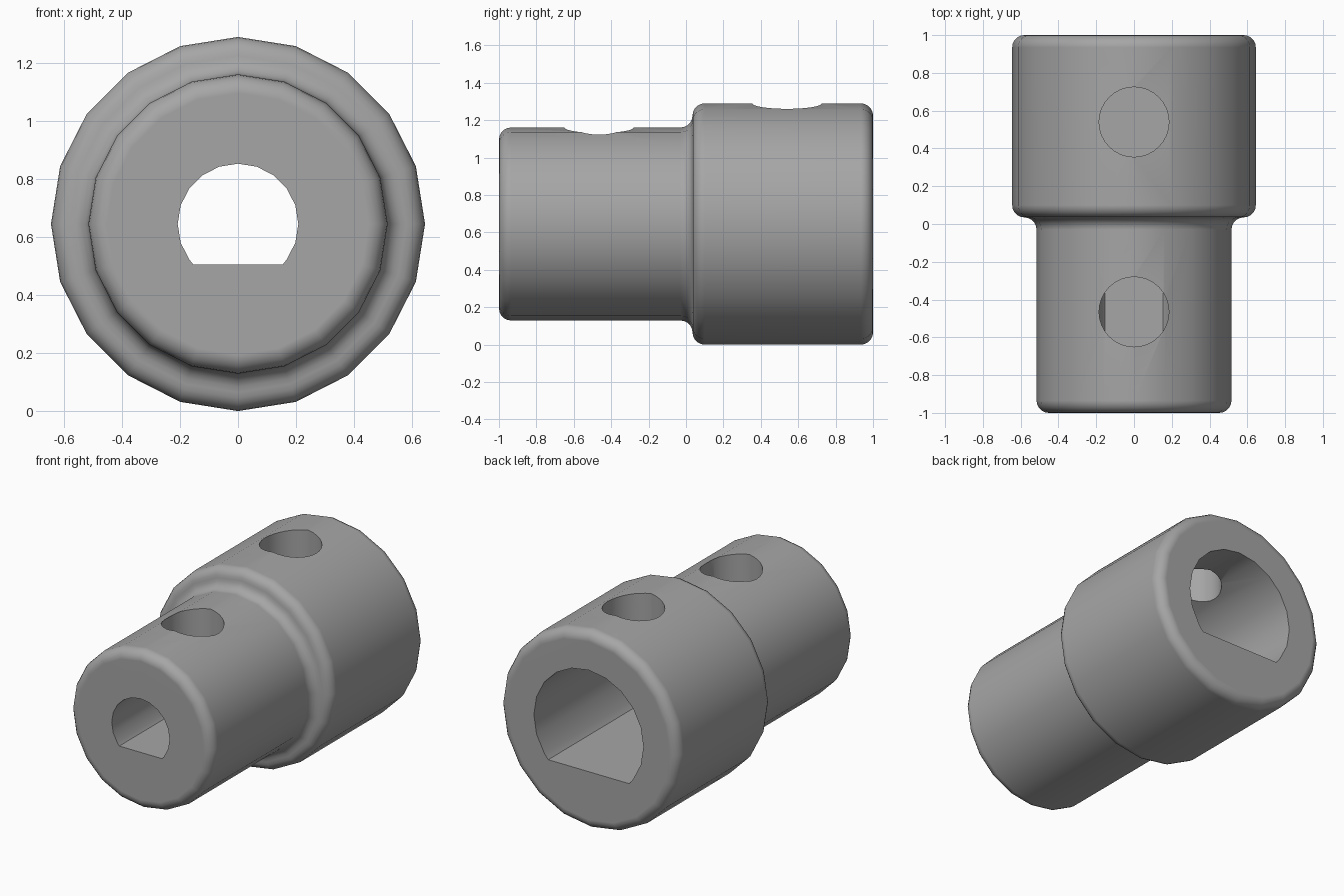
import bpy, bmesh, math
from mathutils import Matrix, Vector

cube = bpy.data.objects.get("Cube")
if cube:
    bpy.data.objects.remove(cube, do_unlink=True)

SIDES = 20
AXIS_Z = 0.645
R_BACK, R_FRONT = 0.645, 0.516
SHOULDER, ROUND = 0.035, 0.065

metal = bpy.data.materials.new("grey_metal")
metal.use_nodes = True
grey = (0.38, 0.38, 0.38, 1)
metal.diffuse_color = grey
metal.node_tree.nodes["Principled BSDF"].inputs["Base Color"].default_value = grey


def make_object(name, bm):
    bmesh.ops.recalc_face_normals(bm, faces=bm.faces)
    mesh = bpy.data.meshes.new(name)
    bm.to_mesh(mesh)
    bm.free()
    mesh.materials.append(metal)
    obj = bpy.data.objects.new(name, mesh)
    bpy.context.collection.objects.link(obj)
    return obj


def arc(y, r, start, end, steps=5):
    """Quarter round in the (y, radius) profile plane."""
    angles = [math.radians(start + (end - start) * i / steps) for i in range(steps + 1)]
    return [(y + ROUND * math.cos(a), r + ROUND * math.sin(a)) for a in angles]


# Stepped body: profile with rounded rims and a filleted shoulder, turned about y
profile = [(-1, 0)]
profile += arc(-1 + ROUND, R_FRONT - ROUND, 180, 90)
profile += arc(SHOULDER - ROUND, R_FRONT + ROUND, -90, 0)
profile += arc(SHOULDER + ROUND, R_BACK - ROUND, 180, 90)
profile += arc(1 - ROUND, R_BACK - ROUND, 90, 0)
profile += [(1, 0)]
bm = bmesh.new()
verts = [bm.verts.new((0, y, AXIS_Z + r)) for y, r in profile]
edges = [bm.edges.new(pair) for pair in zip(verts, verts[1:])]
bmesh.ops.spin(bm, geom=verts + edges, cent=(0, 0, AXIS_Z), axis=(0, 1, 0),
               angle=math.tau, steps=SIDES, use_duplicate=False)
bmesh.ops.remove_doubles(bm, verts=bm.verts, dist=0.0005)
# merge the end fans into single flat faces
caps = [f for f in bm.faces if abs(f.normal.y) > 0.999]
bmesh.ops.dissolve_faces(bm, faces=[f for f in caps if f.calc_center_median().y < -0.9])
bmesh.ops.dissolve_faces(bm, faces=[f for f in bm.faces
                                    if abs(f.normal.y) > 0.999 and f.calc_center_median().y > 0.9])
body = make_object("coupler_body", bm)


def d_bore(name, radius, y0, y1):
    """D-shaped shaft hole, flat side down."""
    low = math.degrees(math.asin(0.675))
    step = 360 / SIDES
    first = math.ceil(-low / step)
    last = math.floor((180 + low) / step)
    angles = [-low] + [i * step for i in range(first, last + 1)] + [180 + low]
    bm = bmesh.new()
    ring = [bm.verts.new((radius * math.cos(math.radians(a)), y0,
                          AXIS_Z + radius * math.sin(math.radians(a)))) for a in angles]
    face = bm.faces.new(ring)
    moved = bmesh.ops.extrude_face_region(bm, geom=[face], use_keep_orig=True)["geom"]
    bmesh.ops.translate(bm, vec=(0, y1 - y0, 0),
                        verts=[v for v in moved if isinstance(v, bmesh.types.BMVert)])
    return make_object(name, bm)


def screw_hole(name, y):
    """Round hole from the top down into the bore."""
    bm = bmesh.new()
    bmesh.ops.create_cone(bm, cap_ends=True, segments=32, radius1=0.185, radius2=0.185,
                          depth=0.8, matrix=Matrix.Translation(Vector((0, y, AXIS_Z + 0.4))))
    return make_object(name, bm)


cutters = [
    d_bore("large_bore_cutter", 0.394, 0.075, 1.1),
    d_bore("small_bore_cutter", 0.208, -1.1, 0.3),
    screw_hole("back_screw_cutter", 0.54),
    screw_hole("front_screw_cutter", -0.465),
]

# Cut the bores and screw holes
bpy.ops.object.select_all(action="DESELECT")
bpy.context.view_layer.objects.active = body
body.select_set(True)
for cutter in cutters:
    cutter.hide_render = True
    cut = body.modifiers.new(cutter.name, "BOOLEAN")
    cut.operation = "DIFFERENCE"
    cut.solver = "EXACT"
    cut.object = cutter
    bpy.ops.object.modifier_apply(modifier=cut.name)
for cutter in cutters:
    bpy.data.objects.remove(cutter, do_unlink=True)

# Smooth turned surfaces with crisp hole edges and flat ends
bpy.ops.object.shade_smooth_by_angle(angle=math.radians(30))
weighted = body.modifiers.new("weighted_normals", "WEIGHTED_NORMAL")
weighted.keep_sharp = True
